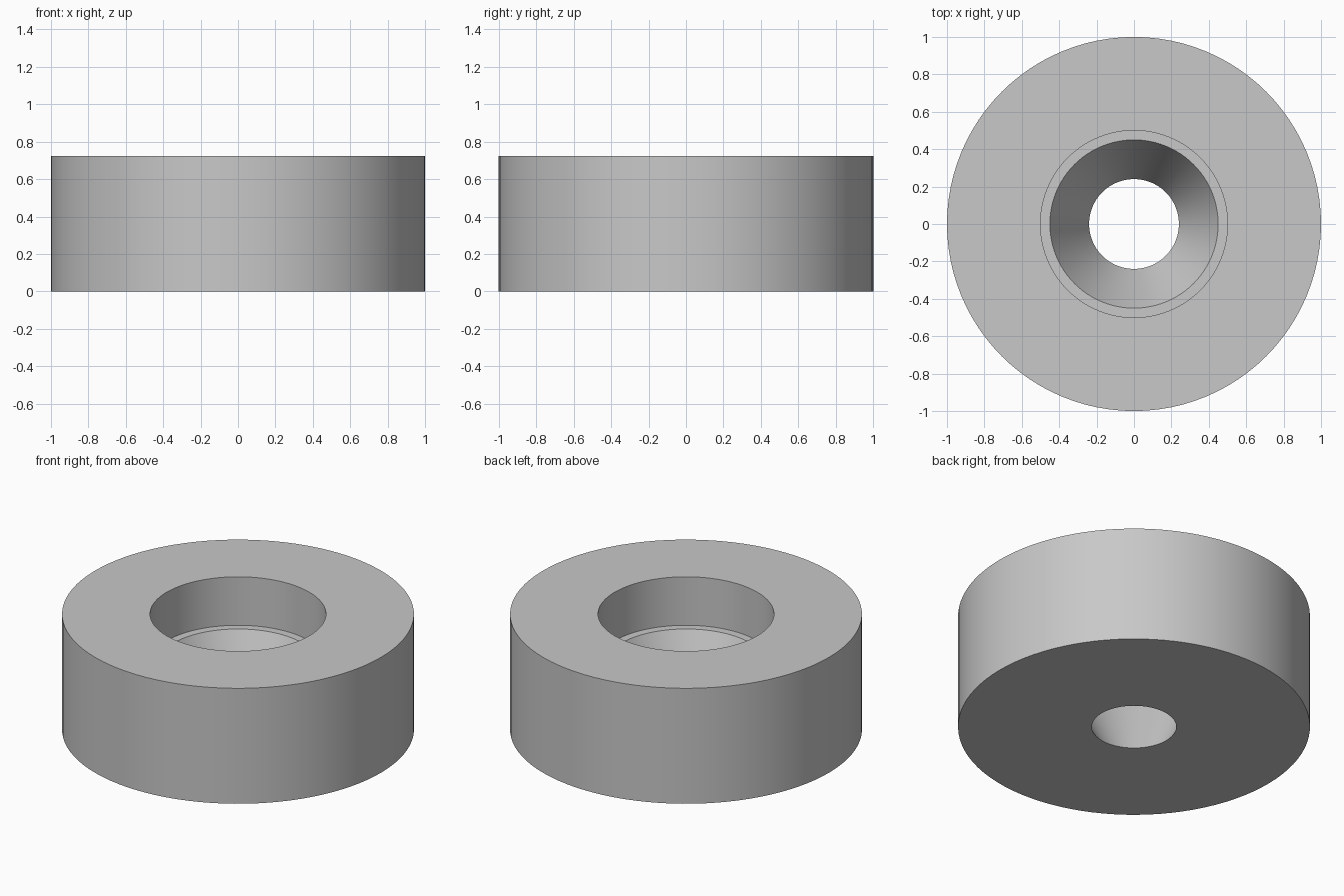
import bpy, bmesh, math

cube = bpy.data.objects.get("Cube")
if cube:
    bpy.data.objects.remove(cube, do_unlink=True)

SEGMENTS = 96
# Closed cross-section (radius, height): outer wall, counterbore, ledge, tapered hole
PROFILE = [(1.0, 0.0), (1.0, 0.724), (0.5, 0.724), (0.5, 0.42), (0.45, 0.42), (0.24, 0.0)]

# One plain grey for the whole part
grey = bpy.data.materials.new("light_grey")
grey.use_nodes = True
colour = (0.58, 0.58, 0.58, 1.0)
grey.diffuse_color = colour
grey.node_tree.nodes["Principled BSDF"].inputs["Base Color"].default_value = colour

# Revolve the cross-section around z
bm = bmesh.new()
rings = []
for i in range(SEGMENTS):
    a = math.tau * i / SEGMENTS
    rings.append([bm.verts.new((r * math.cos(a), r * math.sin(a), z)) for r, z in PROFILE])
for i, ring in enumerate(rings):
    following = rings[(i + 1) % SEGMENTS]
    for j in range(len(PROFILE)):
        k = (j + 1) % len(PROFILE)
        bm.faces.new((ring[j], following[j], following[k], ring[k]))
bmesh.ops.recalc_face_normals(bm, faces=bm.faces)

mesh = bpy.data.meshes.new("countersunk_ring")
bm.to_mesh(mesh)
bm.free()
mesh.materials.append(grey)
ring_object = bpy.data.objects.new("countersunk_ring", mesh)
bpy.context.collection.objects.link(ring_object)

# Smooth walls with crisp rims
bpy.ops.object.select_all(action="DESELECT")
ring_object.select_set(True)
bpy.context.view_layer.objects.active = ring_object
bpy.ops.object.shade_smooth_by_angle(angle=math.radians(30))
